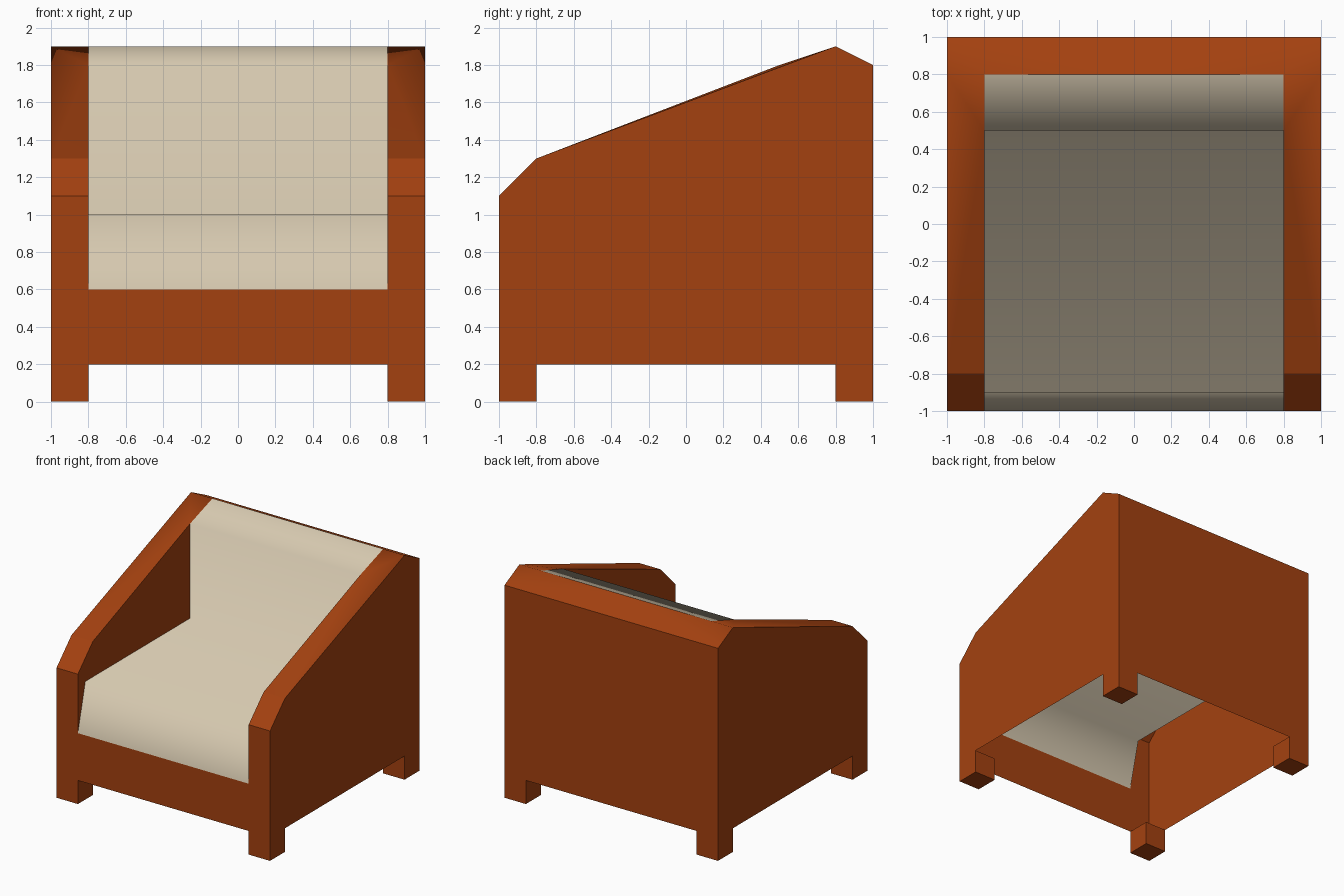
import bpy, bmesh
from mathutils import Vector

if "Cube" in bpy.data.objects:
    bpy.data.objects.remove(bpy.data.objects["Cube"])


def material(name, rgb):
    m = bpy.data.materials.new(name)
    m.diffuse_color = (*rgb, 1)
    m.use_nodes = True
    m.node_tree.nodes["Principled BSDF"].inputs["Base Color"].default_value = m.diffuse_color
    return m


WOOD = material("rust_orange", (0.37, 0.053, 0.005))
CREAM = material("cream", (0.67, 0.58, 0.43))


def make_part(name, mat, faces, smooth=False):
    """Right half from (points, facing direction) pairs, mirrored across x."""
    bm = bmesh.new()
    for points, facing in faces:
        f = bm.faces.new([bm.verts.new(p) for p in points])
        f.normal_update()
        if f.normal.dot(Vector(facing)) < 0:
            f.normal_flip()
        f.smooth = smooth
    bmesh.ops.remove_doubles(bm, verts=bm.verts[:], dist=0.0001)
    me = bpy.data.meshes.new(name)
    bm.to_mesh(me)
    bm.free()
    me.materials.append(mat)
    ob = bpy.data.objects.new(name, me)
    bpy.context.collection.objects.link(ob)
    ob.modifiers.new("mirror", 'MIRROR')
    return ob


def at_x(x, profile):
    return [(x, y, z) for y, z in profile]


def at_y(y, profile):
    return [(x, y, z) for x, z in profile]


# Side panels, outer and inner
outer = [(-1, 0), (-.8, 0), (-.8, .2), (.8, .2), (.8, 0), (1, 0),
         (1, 1.8), (.8, 1.9), (-.8, 1.3), (-1, 1.1)]
cushion = [(-1, .6), (-.9, 1), (.5, 1), (.5, 1.8), (.8, 1.9)]
inner = cushion[:4] + [(-.8, 1.3), (-1, 1.1)]
bevel = [(1, -1, 1.1), (1, -.8, 1.3), (.8, -.8, 1.3), (.8, -1, 1.1)]
make_part("arm_panels", WOOD, [(at_x(1, outer), (1, 0, 0)),
                               (at_x(.8, inner), (-1, 0, 0)),
                               (bevel, (0, -1, 1))])

# Front and back panels, running down into the legs
foot = [(0, .2), (.8, .2), (.8, 0), (1, 0)]
make_part("front_panel", WOOD,
          [(at_y(-1, foot + [(1, 1.1), (.8, 1.1), (.8, .6), (0, .6)]), (0, -1, 0))])
make_part("back_panel", WOOD,
          [(at_y(1, foot + [(1, 1.8), (0, 1.8)]), (0, 1, 0))])

# Top rim: sloping arm tops and the back edge
a, b = (1, -.8, 1.3), (1, .8, 1.9)
c, d, e = (.8, .8, 1.9), (.8, .5, 1.8), (.8, -.8, 1.3)
up = (0, 0, 1)
make_part("top_rim", WOOD,
          [((a, b, d), up), ((a, d, e), up), ((b, c, d), up),
           ((b, (1, 1, 1.8), c), up),
           (((0, .8, 1.9), c, (1, 1, 1.8), (0, 1, 1.8)), up)], smooth=True)

# Seat and backrest cushion
make_part("seat_cushion", CREAM,
          [([(0, *p), (.8, *p), (.8, *q), (0, *q)], (0, -.5, 1))
           for p, q in zip(cushion, cushion[1:])], smooth=True)

# Leg undersides and inner faces
legs = []
for s in (-1, 1):
    i, o = .8 * s, s
    legs += [([(.8, i, 0), (1, i, 0), (1, o, 0), (.8, o, 0)], (0, 0, -1)),
             ([(.8, i, 0), (.8, o, 0), (.8, o, .2), (.8, i, .2)], (-1, 0, 0)),
             ([(.8, i, 0), (1, i, 0), (1, i, .2), (.8, i, .2)], (0, -s, 0))]
make_part("legs", WOOD, legs)
